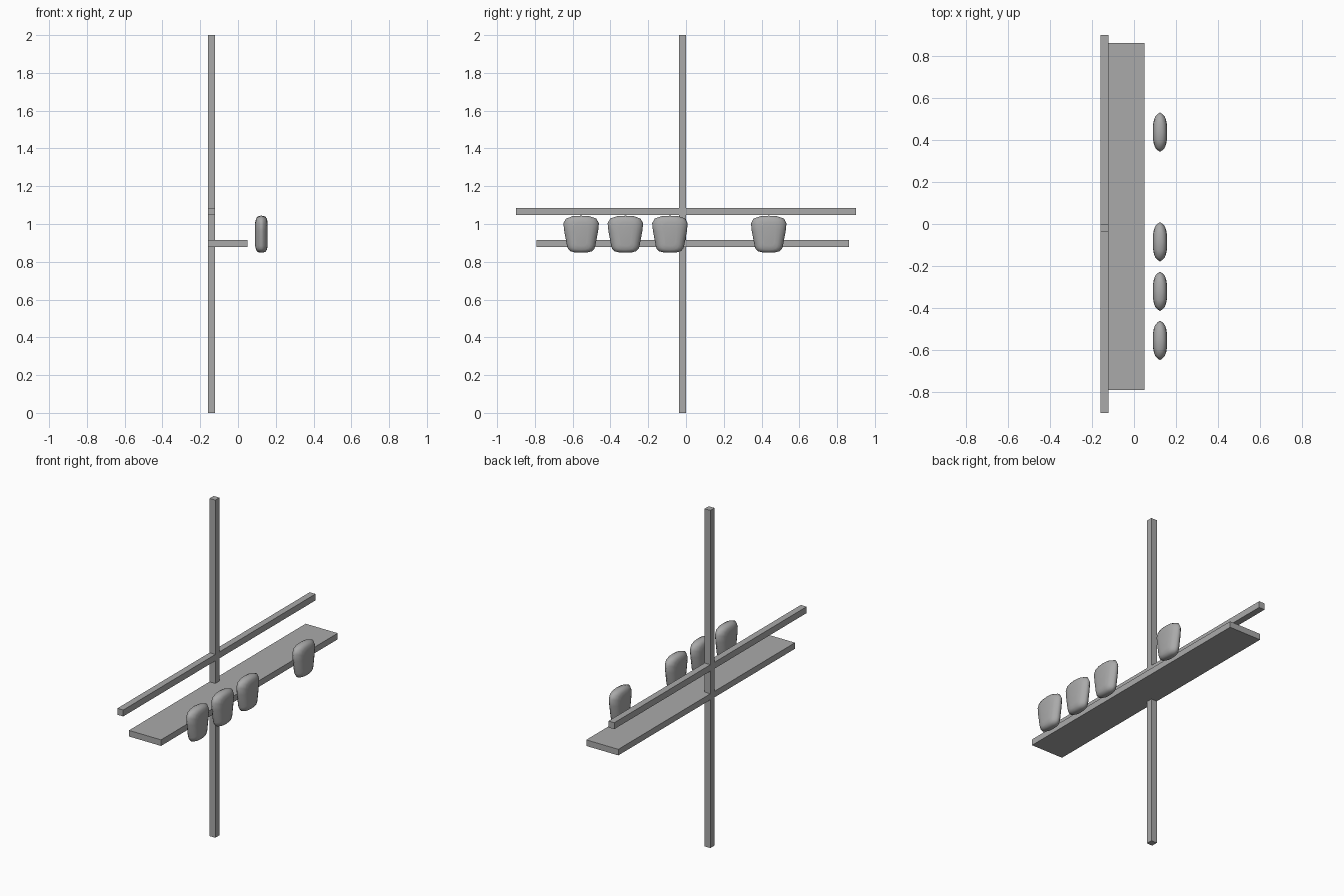
import bpy, bmesh, math

cube = bpy.data.objects.get("Cube")
if cube:
    bpy.data.objects.remove(cube, do_unlink=True)

grey = bpy.data.materials.new("mid grey")
grey.use_nodes = True
colour = (0.4, 0.4, 0.4, 1)
grey.diffuse_color = colour
grey.node_tree.nodes["Principled BSDF"].inputs["Base Color"].default_value = colour


def add_object(name, bm):
    bmesh.ops.recalc_face_normals(bm, faces=bm.faces)
    mesh = bpy.data.meshes.new(name)
    bm.to_mesh(mesh)
    bm.free()
    mesh.materials.append(grey)
    obj = bpy.data.objects.new(name, mesh)
    bpy.context.collection.objects.link(obj)
    return obj


def box(name, low, high):
    bm = bmesh.new()
    bmesh.ops.create_cube(bm, size=1)
    for v in bm.verts:
        v.co = [a + (b - a) * (c + 0.5) for a, b, c in zip(low, high, v.co)]
    return add_object(name, bm)


# Post, rail and shelf
box("post", (-0.16, -0.038, 0), (-0.122, 0, 2))
box("rail", (-0.16, -0.9, 1.048), (-0.122, 0.9, 1.086))
box("shelf", (-0.16, -0.792, 0.878), (0.05, 0.862, 0.914))

# Tapered cushion: half outline from top to bottom, mirrored, then layered in depth
HALF = [(0, 0.1), (0.045, 0.097), (0.08, 0.085), (0.094, 0.06), (0.09, 0.02),
        (0.075, -0.06), (0.07, -0.075), (0.058, -0.088), (0.035, -0.094), (0, -0.096)]
OUTLINE = HALF + [(-y, z) for y, z in HALF[-2:0:-1]]
LAYERS = [(0.033, 0.38, 0.64), (0.029, 0.62, 0.83), (0.022, 0.8, 0.94),
          (0.011, 0.92, 0.99), (0, 1, 1)]
LAYERS += [(-x, sy, sz) for x, sy, sz in LAYERS[-2::-1]]


def cushion(name, y_centre):
    bm = bmesh.new()
    rings = [[bm.verts.new((x, y * sy, z * sz)) for y, z in OUTLINE]
             for x, sy, sz in LAYERS]
    n = len(OUTLINE)
    for a, b in zip(rings, rings[1:]):
        for i in range(n):
            j = (i + 1) % n
            bm.faces.new((a[i], a[j], b[j], b[i]))
    bm.faces.new(rings[0])
    bm.faces.new(rings[-1])
    for f in bm.faces:
        f.smooth = True
    obj = add_object(name, bm)
    obj.location = (0.124, y_centre, 0.944)


for i, y in enumerate((-0.555, -0.321, -0.085, 0.438)):
    cushion(f"cushion_{i + 1}", y)
